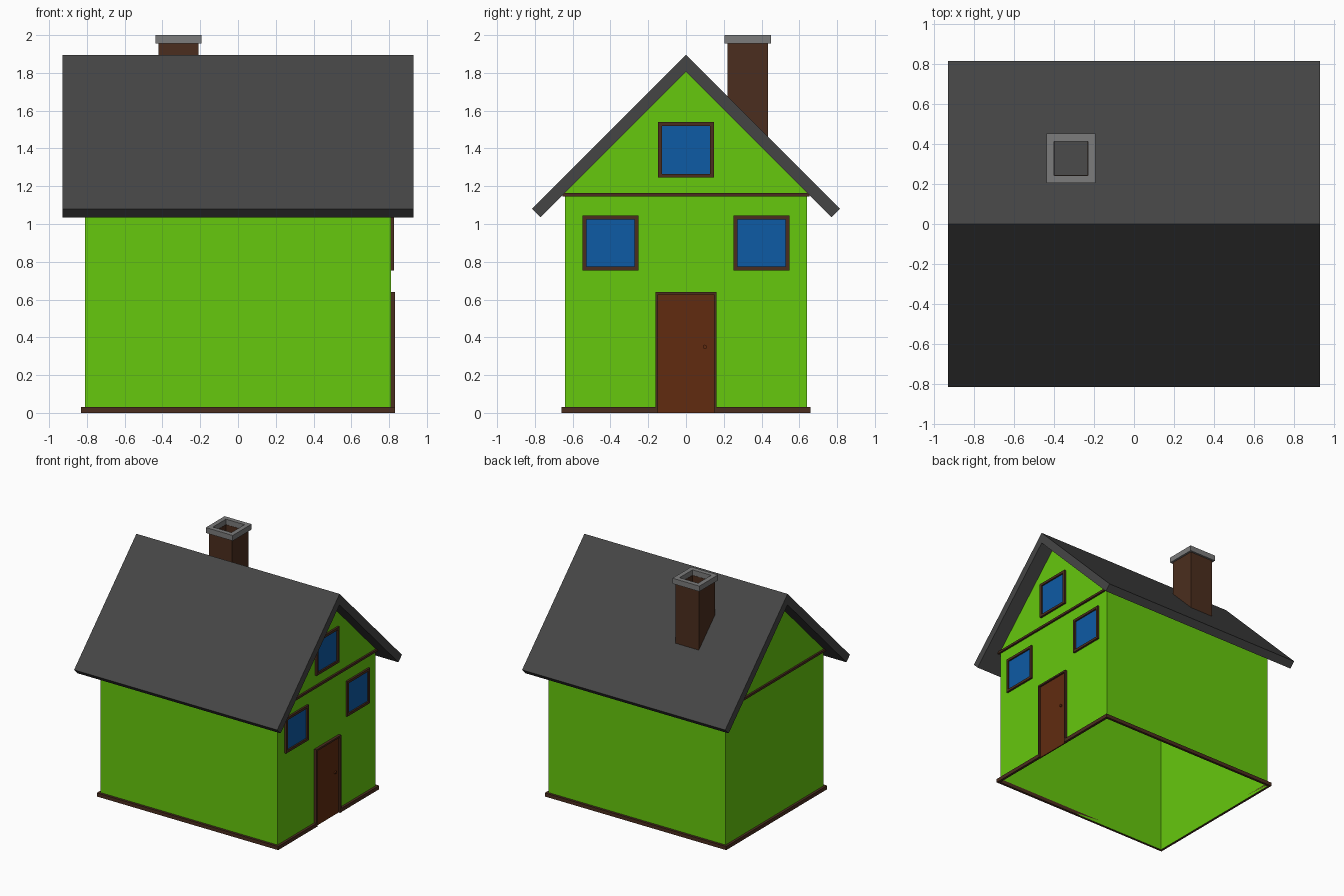
import bpy, bmesh, math
from mathutils import Matrix

if "Cube" in bpy.data.objects:
    bpy.data.objects.remove(bpy.data.objects["Cube"])


def material(name, rgb):
    m = bpy.data.materials.new(name)
    m.diffuse_color = (*rgb, 1)
    m.use_nodes = True
    m.node_tree.nodes["Principled BSDF"].inputs["Base Color"].default_value = m.diffuse_color
    return m


GREEN = material("wall_green", (0.133, 0.578, 0.004))
ROOF = material("roof_grey", (0.06, 0.06, 0.06))
TRIM = material("trim_brown", (0.07, 0.027, 0.013))
DOOR = material("door_brown", (0.120, 0.024, 0.005))
GLASS = material("glass_blue", (0.004, 0.104, 0.376))
CAP = material("cap_grey", (0.2, 0.2, 0.2))


def finish(name, bm, mat):
    me = bpy.data.meshes.new(name)
    bmesh.ops.recalc_face_normals(bm, faces=bm.faces)
    bm.to_mesh(me)
    bm.free()
    me.materials.append(mat)
    ob = bpy.data.objects.new(name, me)
    bpy.context.collection.objects.link(ob)
    return ob


def box(name, x, y, z, mat):
    """Box from (low, high) ranges on each axis."""
    bm = bmesh.new()
    bmesh.ops.create_cube(bm, size=1)
    for v in bm.verts:
        v.co = [(r[0] + r[1]) / 2 + c * (r[1] - r[0]) for r, c in zip((x, y, z), v.co)]
    return finish(name, bm, mat)


def prism(name, profile, x0, x1, mat):
    """Extrude a (y, z) profile along x."""
    bm = bmesh.new()
    f = bm.faces.new([bm.verts.new((x0, y, z)) for y, z in profile])
    new = bmesh.ops.extrude_face_region(bm, geom=[f], use_keep_orig=True)["geom"]
    for v in new:
        if isinstance(v, bmesh.types.BMVert):
            v.co.x = x1
    return finish(name, bm, mat)


def tube(name, cx, cy, outer, inner, bottom, top, mat):
    """Square hollow tube; bottom is a function of y."""
    bm = bmesh.new()
    rings = []
    for r, high in ((outer, False), (outer, True), (inner, True), (inner, False)):
        ring = []
        for sx, sy in ((-1, -1), (1, -1), (1, 1), (-1, 1)):
            y = cy + sy * r
            ring.append(bm.verts.new((cx + sx * r, y, top if high else bottom(y))))
        rings.append(ring)
    for k in range(4):
        a, b = rings[k], rings[(k + 1) % 4]
        for i in range(4):
            j = (i + 1) % 4
            bm.faces.new((a[i], a[j], b[j], b[i]))
    return finish(name, bm, mat)


WX, WY, TX, TY = 0.81, 0.64, 0.83, 0.66

# Wall shell: open below, closed above by the roof
bm = bmesh.new()
profile = [(-WY, 0), (-WY, 1.165), (0, 1.805), (WY, 1.165), (WY, 0)]
left, right = [[bm.verts.new((x, y, z)) for y, z in profile] for x in (-WX, WX)]
bm.faces.new(left)
bm.faces.new(right)
for i in (0, 3):
    bm.faces.new((left[i], left[i + 1], right[i + 1], right[i]))
finish("walls", bm, GREEN)

# Roof: folded slab
prism("roof", [(0, 1.895), (0.815, 1.08), (0.77, 1.035), (0, 1.805),
               (-0.77, 1.035), (-0.815, 1.08)], -0.93, 0.93, ROOF)

# Base trim, interrupted by the door
for s, label in ((-1, "front"), (1, "back")):
    box("base_trim_" + label, (-TX, TX), sorted((s * WY, s * TY)), (0, 0.03), TRIM)
    box("base_trim_door_" + label, (WX, TX), sorted((s * 0.16, s * WY)), (0, 0.03), TRIM)
box("base_trim_left", (-TX, -WX), (-WY, WY), (0, 0.03), TRIM)

# Gable bands
for s, label in ((-1, "left"), (1, "right")):
    box("gable_band_" + label, sorted((s * WX, s * 0.825)), (-0.655, 0.655),
        (1.145, 1.163), TRIM)


def frame(name, y, z, w, depth, sill=True):
    """Frame bars on the right wall around the y, z rectangle."""
    x = (WX - 0.002, depth)
    for k, s in (("near", y[0]), ("far", y[1] - w)):
        box(name + "_" + k, x, (s, s + w), z, TRIM)
    span = (y[0] + w, y[1] - w)
    box(name + "_top", x, span, (z[1] - w, z[1]), TRIM)
    if sill:
        box(name + "_sill", x, span, (z[0], z[0] + w), TRIM)


# Windows
for label, cy, z in (("front", -0.4, (0.755, 1.045)), ("back", 0.4, (0.755, 1.045)),
                     ("attic", 0, (1.245, 1.54))):
    y = (cy - 0.148, cy + 0.148)
    frame("window_frame_" + label, y, z, 0.02, 0.826)
    box("window_pane_" + label, (WX - 0.001, 0.814), (y[0] + 0.02, y[1] - 0.02),
        (z[0] + 0.02, z[1] - 0.02), GLASS)

# Door with round knob
frame("door_frame", (-0.162, 0.162), (0, 0.64), 0.014, 0.832, sill=False)
box("door", (WX - 0.001, 0.818), (-0.148, 0.148), (0, 0.626), DOOR)
bm = bmesh.new()
bmesh.ops.create_cone(bm, cap_ends=True, segments=12, radius1=0.011, radius2=0.011, depth=0.012,
                      matrix=Matrix.Translation((0.823, 0.1, 0.35)) @ Matrix.Rotation(math.pi / 2, 4, "Y"))
finish("door_knob", bm, DOOR)

# Hollow chimney standing on the back slope
tube("chimney", -0.315, 0.328, 0.107, 0.083, lambda y: 1.885 - y, 1.956, TRIM)
tube("chimney_cap", -0.315, 0.328, 0.123, 0.085, lambda y: 1.955, 2.0, CAP)
